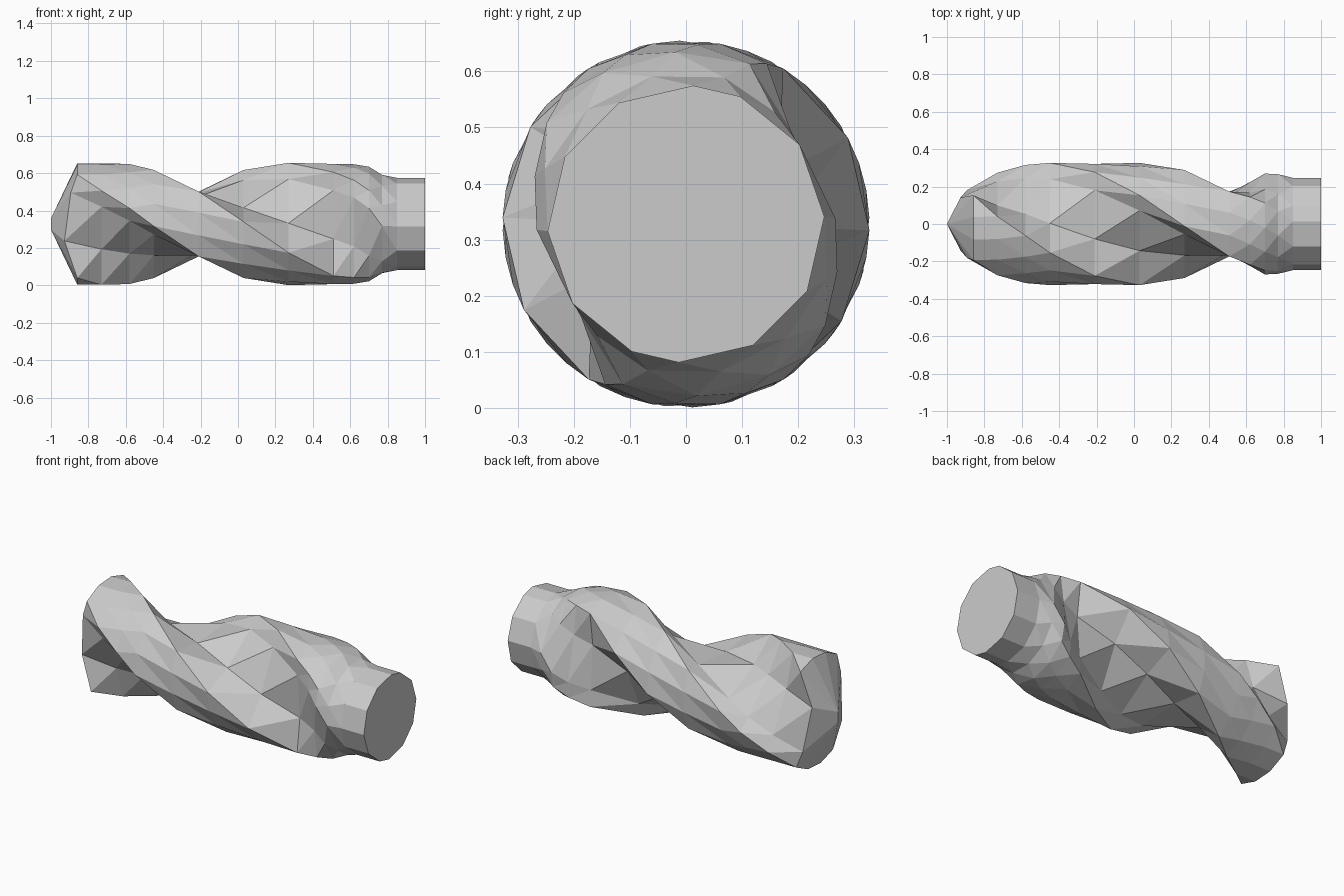
import bpy
import bmesh
from math import cos, sin, radians, hypot, atan2, degrees

cube = bpy.data.objects.get("Cube")
if cube:
    bpy.data.objects.remove(cube)

AXIS_Z = 0.328
R_LOBE, R_SHANK = 0.327, 0.247
CORNER = 32            # half-width of each land, in degrees
CONE = 0.43            # axial rise of the point per unit of radius

# Half of the two-fluted section: four land points, two flute floor points
half = [(a, R_LOBE) for a in (-CORNER, -CORNER / 3, CORNER / 3, CORNER)]
for u, v in [(0.18, 0.168), (-0.08, 0.147)]:
    half.append((degrees(atan2(v, u)), hypot(u, v)))


def point(x, angle, r):
    a = radians(angle)
    return (x, r * cos(a), AXIS_Z + r * sin(a))


def section(x, twist, blend=0.0, fill=0.0, land=R_LOBE, cone=False):
    """Twisted ring; blend evens out the angles, fill lifts the flute floor."""
    ring = []
    for turn in (0, 180):
        for i, (a, r) in enumerate(half):
            r = land if i < 4 else r + (land - r) * fill
            a = a + twist
            round_a = 267 + 32 * i
            a += (round_a - a) * blend
            px = -1 + CONE * r if cone else x
            ring.append(point(px, a + turn, r))
    return ring


# Fluted body from the point to the last full section
rings = [section(0, 94, cone=True)]
for x, twist in [(-0.73, 115), (-0.58, 133), (-0.45, 150), (-0.21, 180),
                 (0.03, 210), (0.27, 240), (0.51, 270)]:
    rings.append(section(x, twist))
# Flute run-out and round shank
for x, blend, fill, land in [(0.62, 0.18, 0.25, 0.32), (0.70, 0.36, 0.6, 0.307),
                             (0.77, 0.6, 0.85, 0.27), (0.85, 1, 1, R_SHANK),
                             (1.0, 1, 1, R_SHANK)]:
    rings.append(section(x, 270, blend, fill, land))

bm = bmesh.new()
loops = [[bm.verts.new(p) for p in ring] for ring in rings]
n = len(loops[0])
for a, b in zip(loops, loops[1:]):
    for i in range(n):
        j = (i + 1) % n
        bm.faces.new((a[i], a[j], b[i]))
        bm.faces.new((a[j], b[j], b[i]))
bm.faces.new(loops[-1])

# Chisel point: a short edge joined to the first ring
upper = bm.verts.new((-1, 0, AXIS_Z + 0.03))
lower = bm.verts.new((-1, 0, AXIS_Z - 0.03))
tip = loops[0]
ends = [upper if v.co.z > AXIS_Z else lower for v in tip]
for i in range(n):
    j = (i + 1) % n
    corners = [tip[j], tip[i], ends[i]]
    if ends[j] != ends[i]:
        corners.append(ends[j])
    bm.faces.new(corners)
bmesh.ops.recalc_face_normals(bm, faces=bm.faces)

mesh = bpy.data.meshes.new("drill_bit")
bm.to_mesh(mesh)
bm.free()

# Plain grey metal
metal = bpy.data.materials.new("light_grey")
metal.use_nodes = True
colour = (0.6, 0.6, 0.6, 1)
metal.diffuse_color = colour
metal.node_tree.nodes["Principled BSDF"].inputs["Base Color"].default_value = colour
mesh.materials.append(metal)

drill = bpy.data.objects.new("drill_bit", mesh)
bpy.context.collection.objects.link(drill)
